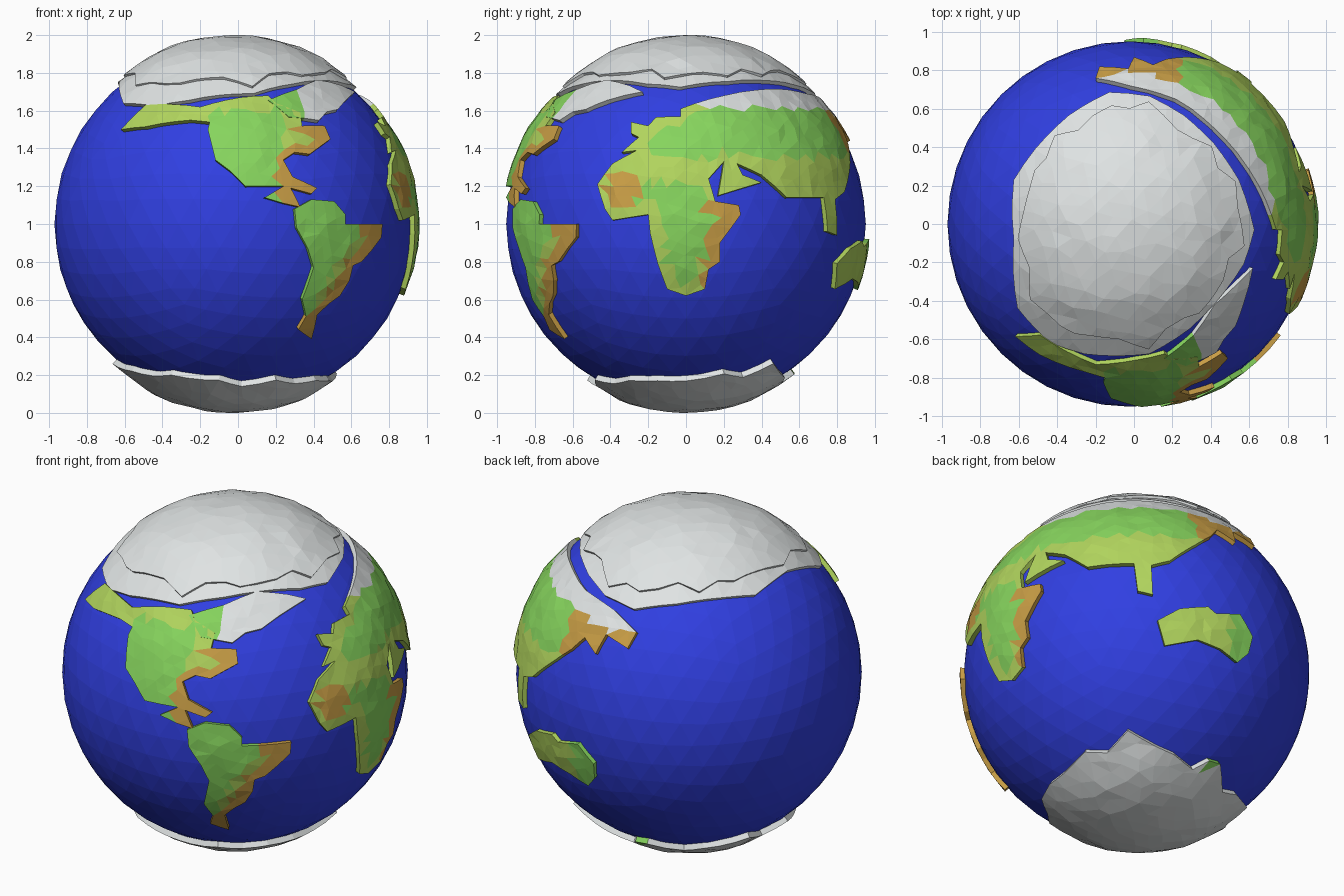
import bpy, bmesh, math, random
from mathutils import Vector, geometry

if "Cube" in bpy.data.objects:
    bpy.data.objects.remove(bpy.data.objects["Cube"])

random.seed(4)
CENTRE = Vector((-0.02, 0, 1))
OCEAN_R, RIM = 0.952, 0.976


def material(name, rgb):
    m = bpy.data.materials.new(name)
    m.diffuse_color = (*rgb, 1)
    m.use_nodes = True
    m.node_tree.nodes["Principled BSDF"].inputs["Base Color"].default_value = m.diffuse_color
    return m


GREEN, LIME, ORANGE, ICE = range(4)
LAND = [material("grass green", (0.24, 0.66, 0.11)),
        material("lime", (0.44, 0.66, 0.11)),
        material("dry orange", (0.58, 0.34, 0.06)),
        material("ice white", (0.74, 0.77, 0.77))]
OCEAN = material("ocean blue", (0.03, 0.05, 0.76))


def lift(view, pts):
    """Outline points drawn in one view -> directions on the globe."""
    out = []
    for u, v in pts:
        if view in "FB":                       # front / back: x, z
            a, b = u - CENTRE.x, v - 1
        elif view == "R":                      # right: y, z
            a, b = u, v - 1
        else:                                  # top / under: x, y
            a, b = u - CENTRE.x, v
        c = math.sqrt(max(0.0, RIM * RIM - a * a - b * b))
        out.append(Vector({"F": (a, -c, b), "B": (a, c, b), "R": (c, a, b),
                           "T": (a, b, c), "U": (a, b, -c)}[view]).normalized())
    return out


def coast_distance(p, poly):
    best = 9.0
    for a, b in zip(poly, poly[1:] + poly[:1]):
        e = b - a
        t = max(0, min(1, (p - a).dot(e) / max(e.length_squared, 1e-9)))
        best = min(best, (p - a - e * t).length)
    return best


def inside(p, poly):
    hit = False
    for a, b in zip(poly, poly[1:] + poly[:1]):
        if (a.y > p.y) != (b.y > p.y) and p.x < a.x + (p.y - a.y) * (b.x - a.x) / (b.y - a.y):
            hit = not hit
    return hit


def plate(name, dirs, rule, rim=RIM, dome=0.987, step=0.075):
    """Raised faceted plate on the globe with walls down into the ocean."""
    # flatten the outline around its middle direction
    mid = sum(dirs, Vector()).normalized()
    e1 = mid.orthogonal().normalized()
    e2 = mid.cross(e1)

    def flat(d):
        s = Vector((d.dot(e1), d.dot(e2)))
        return s.normalized() * mid.angle(d) if s.length > 1e-6 else s

    def globe(p):
        t = p.length
        if t < 1e-6:
            return mid.copy()
        return mid * math.cos(t) + (e1 * p.x + e2 * p.y) * (math.sin(t) / t)

    # split long coast edges
    poly = []
    for a, b in zip(dirs, dirs[1:] + dirs[:1]):
        n = max(1, math.ceil(a.angle(b) / 0.11))
        poly += [flat(a.lerp(b, i / n).normalized()) for i in range(n)]
    area = sum(a.x * b.y - b.x * a.y for a, b in zip(poly, poly[1:] + poly[:1]))
    if area < 0:
        poly.reverse()

    # scatter inner points and triangulate
    pts = list(poly)
    n = int(1.8 / step)
    for i in range(-n, n + 1):
        for j in range(-n, n + 1):
            p = Vector((i + 0.5 * (j % 2), j * 0.87)) * step
            p += Vector((random.uniform(-1, 1), random.uniform(-1, 1))) * step * 0.2
            if inside(p, poly) and coast_distance(p, poly) > step * 0.4:
                pts.append(p)
    k = len(poly)
    edges = [(i, (i + 1) % k) for i in range(k)]
    verts, _, tris, *_ = geometry.delaunay_2d_cdt(pts, edges, [list(range(k))], 1, 1e-5)

    bm = bmesh.new()
    top = []
    for p in verts:
        d = coast_distance(p, poly)
        r = rim + (dome - rim) * min(1, d / 0.2)
        if d > 0.01:
            r -= random.uniform(0, 0.008)
        top.append(bm.verts.new(globe(p) * r))
    for t in tris:
        try:
            f = bm.faces.new([top[i] for i in t])
        except ValueError:
            continue
        c2 = sum((verts[i] for i in t), Vector((0, 0))) / len(t)
        f.material_index = rule(f.calc_center_median() + CENTRE, coast_distance(c2, poly))

    # coast walls
    low = {}
    for e in [e for e in bm.edges if len(e.link_faces) == 1]:
        loop = e.link_loops[0]
        a, b = loop.vert, loop.link_loop_next.vert
        for v in (a, b):
            if v not in low:
                low[v] = bm.verts.new(v.co.normalized() * 0.935)
        w = bm.faces.new((b, a, low[a], low[b]))
        w.material_index = loop.face.material_index
    me = bpy.data.meshes.new(name)
    bm.to_mesh(me)
    bm.free()
    for m in LAND:
        me.materials.append(m)
    ob = bpy.data.objects.new(name, me)
    ob.location = CENTRE
    bpy.context.collection.objects.link(ob)


# ocean ball
bpy.ops.mesh.primitive_ico_sphere_add(subdivisions=4, radius=OCEAN_R, location=CENTRE)
bpy.context.object.name = "ocean"
bpy.context.object.data.materials.append(OCEAN)


# northern continent of the west
def north_west(p, d):
    if p.x > 0.2 and p.z < 1.56 and d < 0.06:
        return ORANGE
    return LIME if p.x < -0.15 or p.z > 1.6 or p.x > 0.24 else GREEN


plate("north_west_continent", lift("F", [
    (-.62, 1.50), (-.49, 1.63), (-.20, 1.62), (.01, 1.67), (.16, 1.68), (.20, 1.64),
    (.33, 1.59), (.34, 1.52), (.46, 1.52), (.49, 1.45), (.38, 1.37), (.30, 1.38),
    (.24, 1.34), (.29, 1.25), (.42, 1.19), (.39, 1.16), (.28, 1.19), (.33, 1.09),
    (.24, 1.11), (.14, 1.14), (.24, 1.20), (.04, 1.20), (-.04, 1.28), (-.12, 1.34),
    (-.16, 1.50), (-.15, 1.54), (-.25, 1.55), (-.49, 1.515)]), north_west)

# icy island between the northern continents
plate("icy_island", lift("T", [
    (.62, -.23), (.55, -.30), (.42, -.42), (.31, -.58), (.16, -.70), (.27, -.74),
    (.43, -.67), (.47, -.60), (.53, -.53), (.57, -.42)]),
    lambda p, d: ICE if p.x > 0.33 else GREEN)


# southern continent of the west
def south_west(p, d):
    east = p.x - 0.4 - (p.z - 0.5) * 0.6
    if p.z < 0.5 or (east > -0.02 and d < 0.07):
        return ORANGE
    return LIME if east > -0.04 else GREEN


plate("south_west_continent", lift("F", [
    (.30, 1.08), (.39, 1.13), (.51, 1.12), (.57, 1.05), (.57, 1.0), (.765, 1.0),
    (.76, .93), (.655, .80), (.61, .78), (.59, .70), (.54, .62), (.485, .58),
    (.42, .52), (.39, .39), (.32, .44), (.36, .51), (.34, .60), (.40, .77),
    (.37, .87), (.31, .98)]), south_west)


# great eastern continent
def east(p, d):
    if (p.z > 1.615 and p.y > -0.04) or (p.x < 0.1 and p.z > 1.57):
        return ICE
    if 0.08 < p.y < 0.4 and p.z < 1.12 and d < 0.08:
        return ORANGE
    if math.hypot(p.y + 0.34, p.z - 1.18) < 0.095 or (p.x < 0.25 and p.y > 0.7 and p.z > 1.38):
        return ORANGE
    if d < 0.06 or (p.y > 0.2 and p.z < 1.36) or (p.y < 0.1 and abs(p.z - 1.29) < 0.07):
        return LIME
    return GREEN


plate("great_eastern_continent", lift("R", [
    (-.47, 1.21), (-.43, 1.08), (-.39, 1.02), (-.20, 1.05), (-.19, .95), (-.15, .79),
    (-.10, .655), (0, .62), (.10, .655), (.12, .76), (.18, .80), (.18, .90),
    (.29, 1.05), (.28, 1.10), (.155, 1.12), (.12, 1.24), (.20, 1.33), (.17, 1.15),
    (.40, 1.22), (.30, 1.26), (.27, 1.32), (.40, 1.26), (.535, 1.14), (.73, 1.14),
    (.75, .96), (.80, .94), (.79, 1.13), (.84, 1.17)])
    + lift("T", [(.28, .87), (.17, .86), (.10, .83), (0, .87), (-.03, .81),
                 (-.18, .82), (-.20, .76), (-.02, .72), (.22, .65)])
    + lift("R", [(.60, 1.70), (.375, 1.71), (.20, 1.68), (-.03, 1.61), (-.03, 1.57),
                 (-.16, 1.565), (-.20, 1.52), (-.29, 1.54), (-.29, 1.48), (-.25, 1.46),
                 (-.34, 1.38), (-.26, 1.39), (-.39, 1.32)]), east)

# island continent
plate("island_continent", lift("B", [
    (.50, .79), (.40, .87), (.25, .91), (.20, .88), (.05, .92), (-.05, .82),
    (-.04, .72), (.02, .65), (.14, .69), (.28, .71), (.44, .655)]),
    lambda p, d: GREEN if p.x < 0.1 else LIME)

# north ice: wide lower sheet and a ragged upper sheet
CAP = [(-.63, .23), (-.63, -.08), (-.61, -.44), (-.44, -.62), (-.26, -.68), (.08, -.68),
       (.29, -.55), (.42, -.42), (.575, -.21), (.63, -.03), (.55, .23), (.42, .42),
       (.26, .57), (.08, .67), (-.13, .69), (-.34, .57), (-.52, .39)]
plate("north_ice_lower", lift("T", CAP), lambda p, d: ICE, 0.972, 0.98, 0.1)
ragged = []
for a, b in zip(CAP, CAP[1:] + CAP[:1]):
    for t in (0, 0.5):
        s = random.uniform(0.85, 0.96)
        ragged.append(((a[0] + (b[0] - a[0]) * t) * s, (a[1] + (b[1] - a[1]) * t) * s))
plate("north_ice_upper", lift("T", ragged), lambda p, d: ICE, 0.984, 1.003, 0.1)

# south ice
plate("south_ice", lift("U", [
    (.50, 0), (.48, -.15), (.41, -.30), (.30, -.38), (.20, -.48), (.02, -.47), (-.10, -.52),
    (-.35, -.46), (-.45, -.36), (-.56, -.25), (-.66, -.03), (-.58, .10), (-.60, .25),
    (-.40, .40), (-.28, .42), (-.14, .57), (-.06, .57), (0, .50), (.15, .52), (.26, .50),
    (.43, .46), (.44, .30), (.52, .2)]),
    lambda p, d: GREEN if math.hypot(p.x + 0.1, p.y - 0.57) < 0.05 else ICE, 0.982, 1.003, 0.1)
